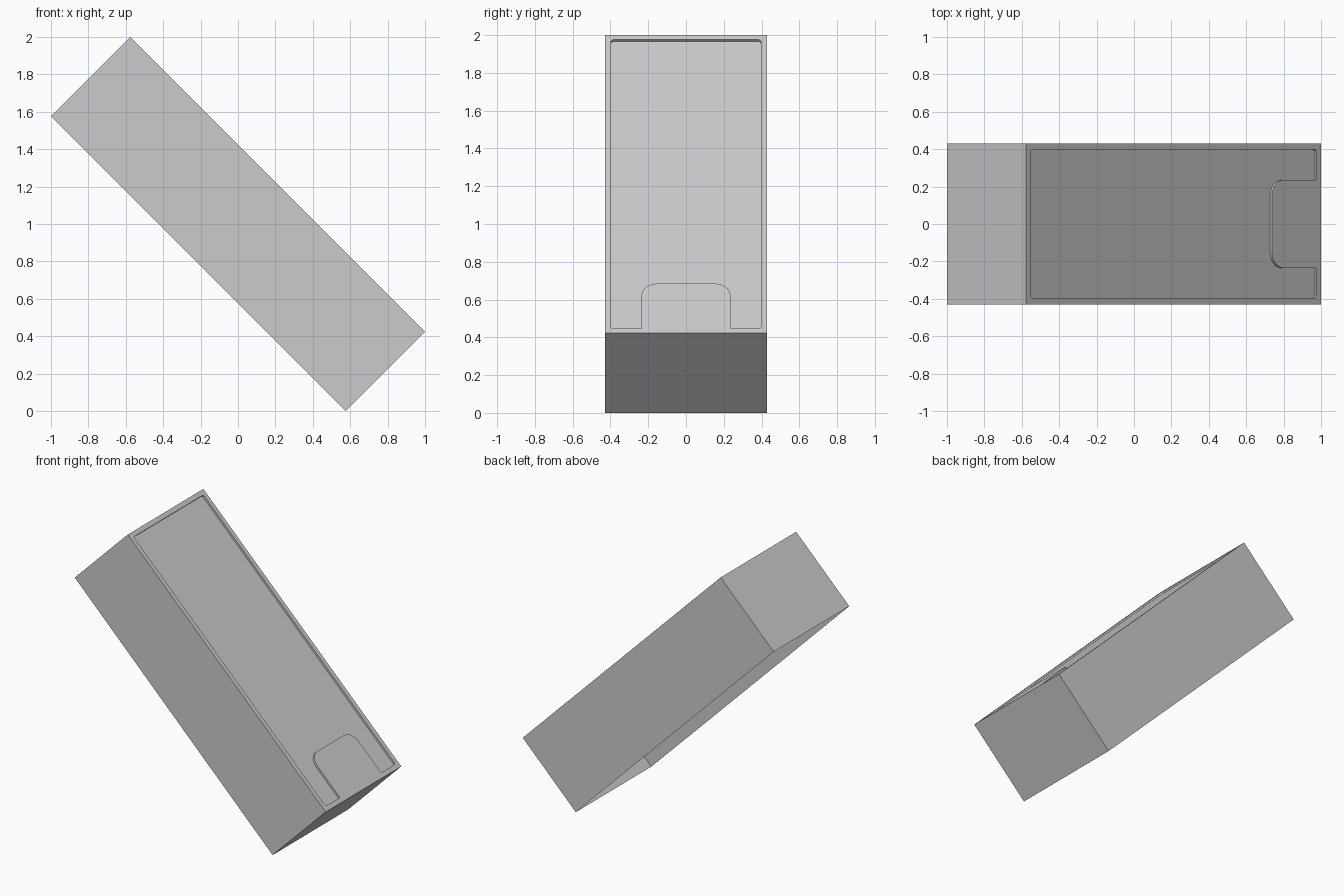
import bpy
import bmesh
from math import cos, sin, pi
from mathutils import Matrix

cube = bpy.data.objects.get("Cube")
if cube:
    bpy.data.objects.remove(cube)

LENGTH, WIDTH, HEIGHT = 2.23, 0.86, 0.598
MARGIN, RECESS = 0.033, 0.014
NOTCH_HALF, NOTCH_LENGTH, NOTCH_RADIUS = 0.235, 0.37, 0.085

grey = bpy.data.materials.new("plain_grey")
grey.use_nodes = True
colour = (0.6, 0.6, 0.6, 1)
grey.diffuse_color = colour
grey.node_tree.nodes["Principled BSDF"].inputs["Base Color"].default_value = colour


def arc(cx, cy, radius, start, end, steps):
    """Points along a circular corner."""
    angles = [start + (end - start) * i / steps for i in range(steps + 1)]
    return [(cx + radius * cos(a), cy + radius * sin(a)) for a in angles]


def loop(bm, points, z):
    verts = [bm.verts.new((x, y, z)) for x, y in points]
    edges = [bm.edges.new((v, verts[(i + 1) % len(verts)])) for i, v in enumerate(verts)]
    return verts, edges


def bridge(bm, first, second):
    for i in range(len(first)):
        j = (i + 1) % len(first)
        bm.faces.new((first[i], first[j], second[j], second[i]))


# Recess outline: half of it, then mirrored across the width
end, side, r = LENGTH / 2 - MARGIN, WIDTH / 2 - MARGIN, 0.015
notch_end = LENGTH / 2 - NOTCH_LENGTH
half = arc(notch_end + NOTCH_RADIUS, NOTCH_HALF - NOTCH_RADIUS, NOTCH_RADIUS, pi, pi / 2, 8)
half += [(end, NOTCH_HALF)]
half += arc(end - r, side - r, r, 0, pi / 2, 3)
half += arc(-end + r, side - r, r, pi / 2, pi, 3)
outline = half + [(x, -y) for x, y in reversed(half)]

# Case shell, open underneath, with the shallow panel sunk into its top
bm = bmesh.new()
hx, hy, hz = LENGTH / 2, WIDTH / 2, HEIGHT / 2
corners = [(-hx, -hy), (hx, -hy), (hx, hy), (-hx, hy)]
bottom, _ = loop(bm, corners, -hz)
top, top_edges = loop(bm, corners, hz)
bridge(bm, bottom, top)
rim, rim_edges = loop(bm, outline, hz)
bmesh.ops.triangle_fill(bm, use_beauty=True, edges=top_edges + rim_edges, normal=(0, 0, 1))
floor, _ = loop(bm, outline, hz - RECESS)
bridge(bm, rim, floor)
bm.faces.new(floor)
bmesh.ops.recalc_face_normals(bm, faces=bm.faces)

# Lean the case over so that it rests on its lower edge
bm.transform(Matrix.Translation((0, 0, 1)) @ Matrix.Rotation(pi / 4, 4, 'Y'))
mesh = bpy.data.meshes.new("tilted_case")
bm.to_mesh(mesh)
bm.free()
mesh.materials.append(grey)
bpy.context.collection.objects.link(bpy.data.objects.new("tilted_case", mesh))
